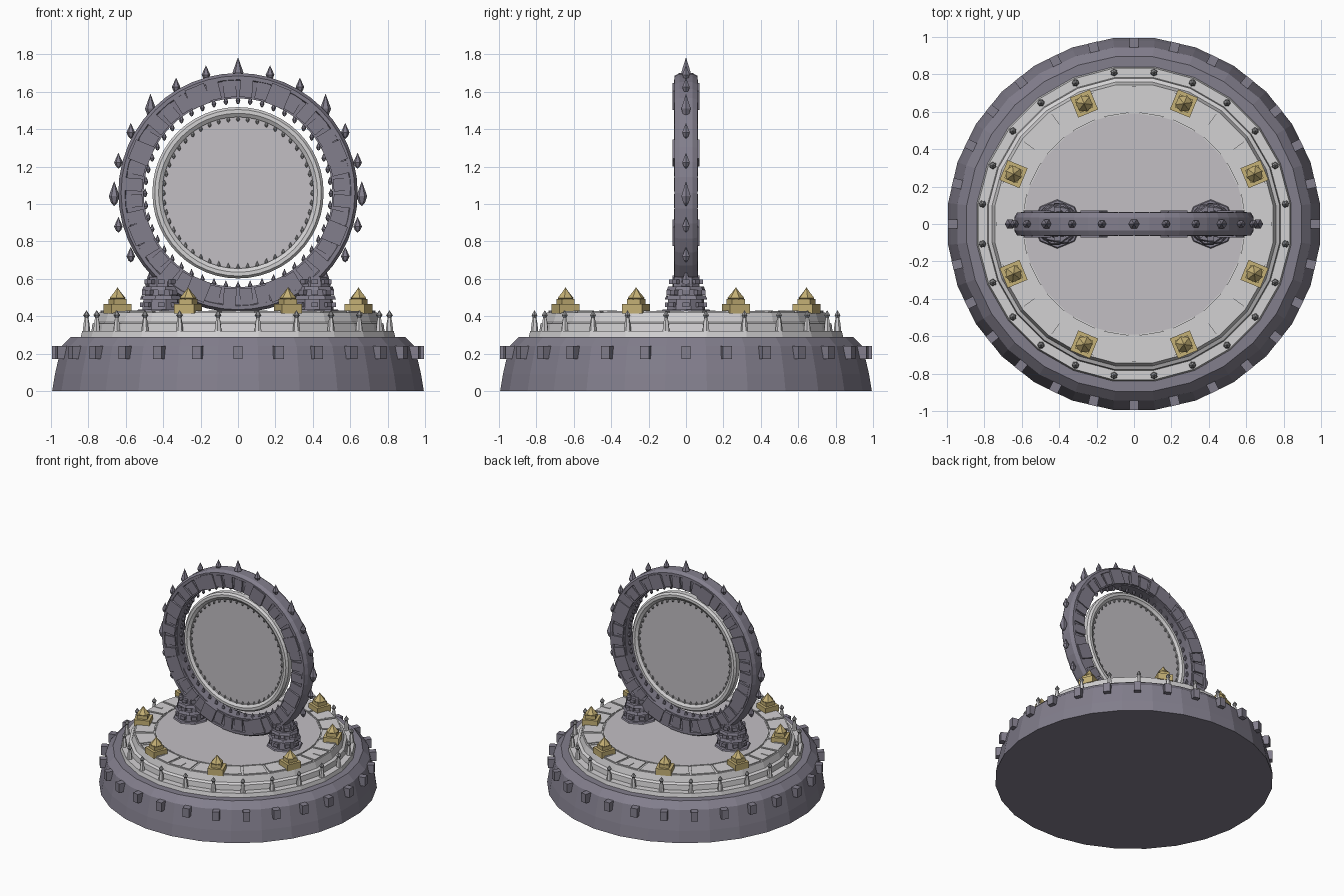
import bpy, bmesh, math
from mathutils import Matrix, Vector

if "Cube" in bpy.data.objects:
    bpy.data.objects.remove(bpy.data.objects["Cube"])

TAU = 2 * math.pi
ZC = 1.06  # height of the gate centre


def colour(name, rgb):
    m = bpy.data.materials.new(name)
    m.diffuse_color = (*rgb, 1)
    m.use_nodes = True
    m.node_tree.nodes["Principled BSDF"].inputs["Base Color"].default_value = m.diffuse_color
    return m


STONE = colour("purple grey stone", (0.225, 0.21, 0.265))
PALE = colour("pale stone", (0.65, 0.64, 0.65))
GLASS = colour("misty glass", (0.54, 0.52, 0.55))
GOLD = colour("gold", (0.56, 0.44, 0.18))
GREY = colour("grey metal", (0.33, 0.33, 0.34))


def finish(name, bm, mat):
    bmesh.ops.remove_doubles(bm, verts=bm.verts, dist=1e-5)
    bmesh.ops.recalc_face_normals(bm, faces=bm.faces)
    me = bpy.data.meshes.new(name)
    bm.to_mesh(me)
    bm.free()
    me.materials.append(mat)
    ob = bpy.data.objects.new(name, me)
    bpy.context.collection.objects.link(ob)
    return ob


def spin(bm, profile, n, matrix=Matrix(), start=0.0, closed=False):
    """Revolve (radius, height) points about local z."""
    rings = []
    for i in range(n):
        a = start + TAU * i / n
        rings.append([bm.verts.new(matrix @ Vector((r * math.cos(a), r * math.sin(a), z)))
                      for r, z in profile])
    k = len(profile)
    for i in range(n):
        A, B = rings[i], rings[(i + 1) % n]
        for j in range(k if closed else k - 1):
            q = (j + 1) % k
            vs = [A[j], B[j], B[q], A[q]]
            if profile[j][0] == 0:
                vs = [A[j], B[q], A[q]]
            elif profile[q][0] == 0:
                vs = [A[j], B[j], A[q]]
            bm.faces.new(vs)


def lathe(name, profile, n, mat, matrix=Matrix(), start=0.0, closed=False):
    bm = bmesh.new()
    spin(bm, profile, n, matrix, start, closed)
    return finish(name, bm, mat)


def box(bm, size, matrix):
    bmesh.ops.create_cube(bm, size=1, matrix=matrix @ Matrix.Diagonal((*size, 1)))


def bud(bm, pos, r, h, n=6):
    """Upright faceted bud centred on pos."""
    spin(bm, [(0, -h * .5), (r * .6, -h * .35), (r, -h * .1), (r * .5, h * .2), (0, h * .5)],
         n, Matrix.Translation(pos))


def around(a, r, z):
    return Matrix.Rotation(a, 4, 'Z') @ Matrix.Translation((r, 0, z))


def on_gate(a, r, y=0):
    return Matrix.Translation((0, 0, ZC)) @ Matrix.Rotation(-a, 4, 'Y') @ Matrix.Translation((r, y, 0))


# Stepped circular plinth
lathe("plinth", [(0, 0), (1, 0), (.985, .09), (.95, .24), (.90, .29), (0, .29)], 28, STONE,
      start=TAU / 56)
bm = bmesh.new()
for i in range(28):
    box(bm, (.08, .05, .07), around(TAU * i / 28, .955, .205))
finish("plinth_blocks", bm, STONE)

lathe("pale_tier", [(0, .28), (.85, .28), (.84, .32), (.79, .32), (.785, .36), (.765, .37),
                    (.75, .42), (0, .42)], 24, PALE, start=TAU / 48)
lathe("floor_disc", [(0, .415), (.595, .415), (.595, .426), (0, .426)], 24, GLASS, start=TAU / 48)

# Paving wedges around the floor, with narrow raised strips
bm = bmesh.new()
for i in range(24):
    a, w = TAU * i / 24, TAU / 48 * .9
    pts = [Vector((r * math.cos(a + s * w), r * math.sin(a + s * w), .418))
           for r, s in ((.605, -1), (.74, -1), (.74, 1), (.605, 1))]
    f = bm.faces.new([bm.verts.new(p) for p in pts])
    up = bmesh.ops.extrude_face_region(bm, geom=[f])["geom"]
    bmesh.ops.translate(bm, vec=(0, 0, .009), verts=[v for v in up if isinstance(v, bmesh.types.BMVert)])
finish("paving", bm, PALE)
bm = bmesh.new()
for i in range(20):
    a = TAU * (i + .5) / 20
    box(bm, (.008, .13, .012), around(a, .59, .424))
    box(bm, (.07, .022, .012), around(TAU * i / 20, .70, .425))
finish("floor_edging", bm, PALE)

# Small posts on the ledge
posts, tips = bmesh.new(), bmesh.new()
for i in range(24):
    m = around(TAU * (i + .5) / 24, .817, .32)
    spin(posts, [(0, 0), (.02, 0), (.016, .04), (.009, .078), (0, .078)], 6, m)
    bud(tips, m @ Vector((0, 0, .09)), .018, .045)
finish("ledge_posts", posts, PALE)
finish("ledge_post_tips", tips, GREY)

# Gold markers: two square steps and a spike
bm = bmesh.new()
for i in range(8):
    a = TAU * (i + .5) / 8
    box(bm, (.115, .115, .05), around(a, .697, .44))
    box(bm, (.075, .075, .03), around(a, .697, .478))
    spin(bm, [(0, .48), (.03, .48), (.046, .497), (.018, .53), (0, .555)], 6, around(a, .697, 0))
finish("gold_markers", bm, GOLD)

# Gate ring, lying in the x-z plane
STAND = Matrix.Translation((0, 0, ZC)) @ Matrix.Rotation(math.pi / 2, 4, 'X')
lathe("gate_ring", [(.505, -.045), (.60, -.052), (.605, -.062), (.625, -.062), (.64, -.035),
                    (.64, .035), (.625, .062), (.605, .062), (.60, .052), (.505, .045)],
      48, STONE, STAND, closed=True)

# Radial plates on both gate faces
bm = bmesh.new()
for i in range(40):
    a = TAU * (i + .5) / 40
    big = i % 5 == 2
    w, depth, length = (.11, .142, .11) if big else (.068, .116 + .012 * (i % 2), .092)
    m = on_gate(a, .558)
    for s in (-1, 1):
        box(bm, (length, .03, w), m @ Matrix.Translation((0, s * (depth / 2 - .015), 0)))
finish("gate_plates", bm, STONE)

# Upright buds on the rim and around the opening
bm = bmesh.new()
for i in range(-3, 16):
    a = TAU * i / 24
    p = on_gate(a, .662) @ Vector((0, 0, 0))
    if i % 3:
        bud(bm, p, .023, .085)
    else:
        bud(bm, p + Vector((0, 0, -.005)), .029, .135)
finish("rim_spikes", bm, STONE)
bm = bmesh.new()
for i in range(48):
    bud(bm, on_gate(TAU * i / 48, .497) @ Vector((0, 0, 0)), .013, .05)
finish("inner_teeth", bm, STONE)

# Pale inner ring holding the glass disc
lathe("inner_ring", [(.405, -.022), (.425, -.036), (.445, -.036), (.458, -.02),
                     (.458, .02), (.445, .036), (.425, .036), (.405, .022)],
      48, PALE, STAND, closed=True)
lathe("glass_disc", [(0, -.01), (.41, -.01), (.41, .01), (0, .01)], 48, GLASS, STAND)
bm = bmesh.new()
for i in range(48):
    for y in (-.017, .017):
        bud(bm, on_gate(TAU * i / 48, .397, y) @ Vector((0, 0, 0)), .01, .036)
finish("glass_studs", bm, GREY)

# Tiered pedestals under the gate
TIERS = [(.135, .42, .435), (.105, .435, .50), (.118, .49, .512), (.088, .51, .545),
         (.105, .54, .56), (.075, .56, .61)]
for side, x in (("left", -.41), ("right", .41)):
    bm = bmesh.new()
    for k, (r, z0, z1) in enumerate(TIERS):
        spin(bm, [(0, z0), (r, z0), (r * .93, z1), (0, z1)], 8,
             Matrix.Translation((x, 0, 0)), start=.25 * k)
    for k in range(8):
        for r, z in ((.108, .462), (.098, .527), (.085, .585)):
            box(bm, (.03, .035, .025), Matrix.Translation((x, 0, 0)) @ around(TAU * k / 8, r - .01, z))
    finish(side + "_pedestal", bm, STONE)
